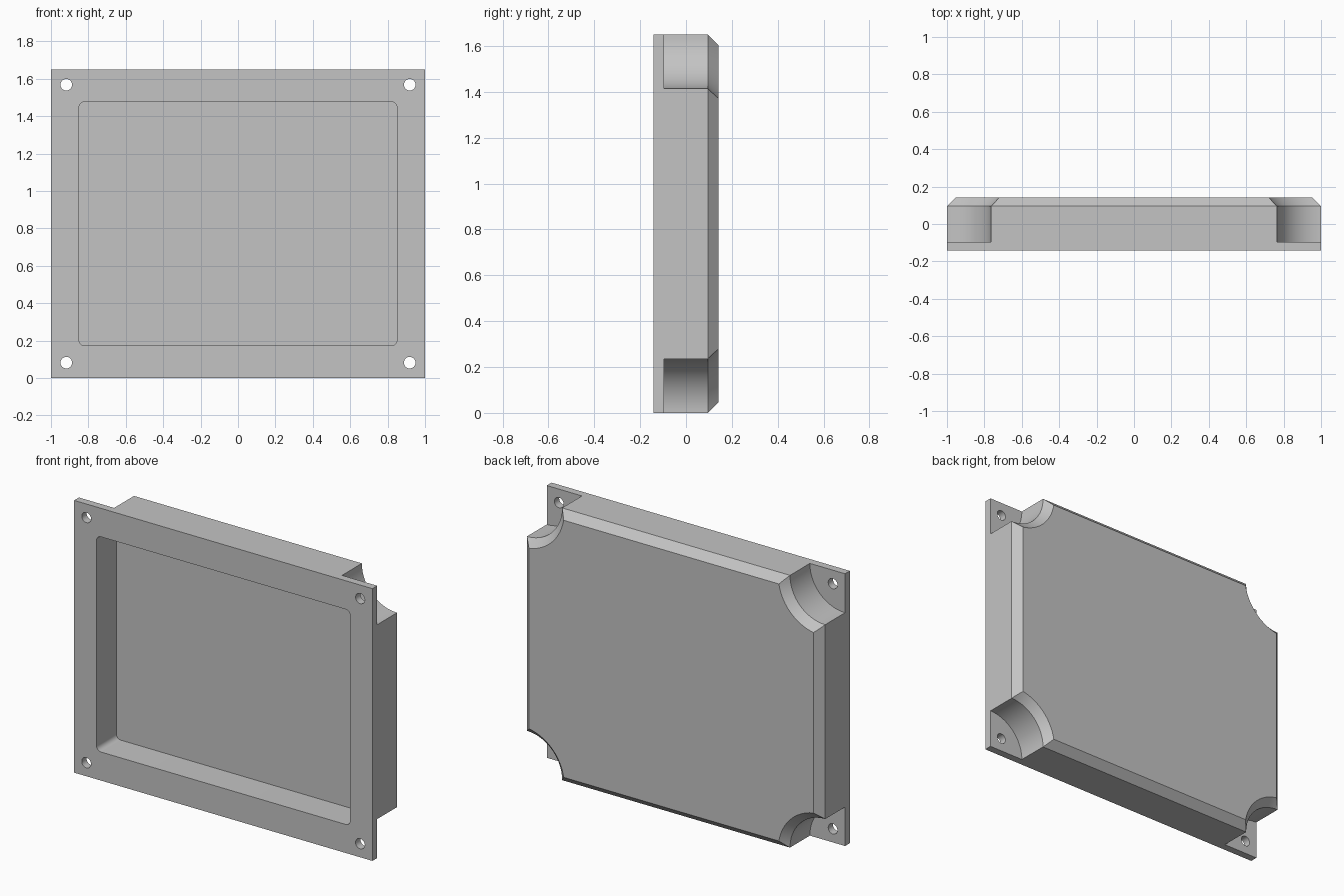
import bpy, bmesh
from math import sin, cos, pi, radians

cube = bpy.data.objects.get("Cube")
if cube:
    bpy.data.objects.remove(cube, do_unlink=True)

W, H = 1.0, 1.65             # half width, full height
FRONT, BACK = -0.141, 0.141  # depth range
FLANGE = -0.095              # back of the mounting flange
CHAMFER = 0.046
SHOULDER = BACK - CHAMFER    # where the rear chamfer starts
SCOOP, INSET, HOLE = 0.236, 0.082, 0.031

grey = bpy.data.materials.new("light grey")
grey.use_nodes = True
colour = (0.55, 0.55, 0.55, 1)
grey.diffuse_color = colour
grey.node_tree.nodes["Principled BSDF"].inputs["Base Color"].default_value = colour


def loft(name, rings):
    """Closed solid through rings, each (y, [(x, z), ...])."""
    bm = bmesh.new()
    loops = [[bm.verts.new((x, y, z)) for x, z in pts] for y, pts in rings]
    for a, b in zip(loops, loops[1:]):
        for i in range(len(a)):
            j = (i + 1) % len(a)
            bm.faces.new((a[i], a[j], b[j], b[i]))
    bm.faces.new(loops[0])
    bm.faces.new(loops[-1])
    bmesh.ops.recalc_face_normals(bm, faces=bm.faces)
    mesh = bpy.data.meshes.new(name)
    bm.to_mesh(mesh)
    bm.free()
    mesh.materials.append(grey)
    obj = bpy.data.objects.new(name, mesh)
    bpy.context.collection.objects.link(obj)
    return obj


def rounded_rect(hw, hh, r=0.0, steps=1):
    """Rectangle outline about the panel centre, corners rounded by r."""
    pts = []
    for k, (sx, sz) in enumerate(((1, 1), (-1, 1), (-1, -1), (1, -1))):
        for i in range(steps):
            a = (k + i / max(steps - 1, 1)) * pi / 2
            pts.append((sx * (hw - r) + r * cos(a) if r else sx * hw,
                        H / 2 + sz * (hh - r) + r * sin(a) if r else H / 2 + sz * hh))
    return pts


def circle(cx, cz, r, n):
    return [(cx + r * cos(2 * pi * i / n), cz + r * sin(2 * pi * i / n)) for i in range(n)]


def cut(target, cutter):
    cutter.hide_render = True
    bpy.context.view_layer.objects.active = target
    mod = target.modifiers.new("cut", 'BOOLEAN')
    mod.operation, mod.solver, mod.object = 'DIFFERENCE', 'EXACT', cutter
    bpy.ops.object.modifier_apply(modifier=mod.name)
    bpy.data.objects.remove(cutter, do_unlink=True)


# Block with a chamfered rear edge
full = rounded_rect(W, H / 2)
cover = loft("enclosure_cover", [
    (FRONT, full), (SHOULDER, full),
    (BACK, rounded_rect(W - CHAMFER, H / 2 - CHAMFER))])

# Corner scoops with flared rims, and screw holes through the flange
for sx in (-1, 1):
    for cz, sz in ((0, -1), (H, 1)):
        over = 0.02
        cut(cover, loft("scoop_cutter", [
            (FLANGE, circle(sx * W, cz, SCOOP, 96)),
            (SHOULDER, circle(sx * W, cz, SCOOP, 96)),
            (BACK + over, circle(sx * W, cz, SCOOP + CHAMFER + over, 96))]))
        hole = circle(sx * (W - INSET), cz - sz * INSET, HOLE, 32)
        cut(cover, loft("hole_cutter", [(FRONT - 0.05, hole), (FLANGE + 0.05, hole)]))

# Front pocket with rounded corners
pocket = rounded_rect(0.85, 0.652, 0.03, 9)
cut(cover, loft("pocket_cutter", [(FRONT - 0.05, pocket), (0.048, pocket)]))

# Smooth the curved walls, keep edges crisp
bpy.ops.object.select_all(action='DESELECT')
cover.select_set(True)
bpy.context.view_layer.objects.active = cover
bpy.ops.object.shade_smooth_by_angle(angle=radians(25))
